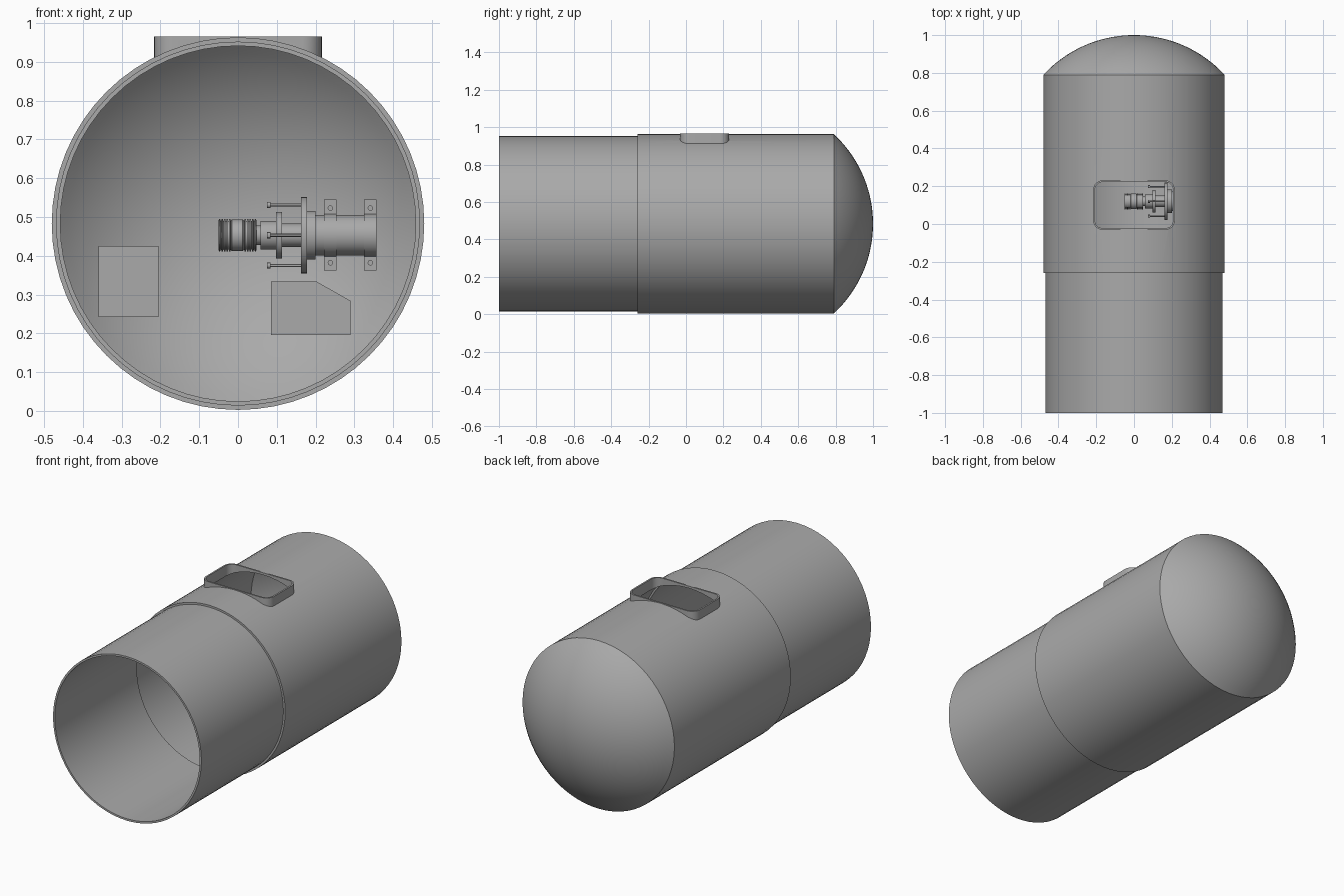
import bpy, bmesh
from math import sin, cos, pi, radians, sqrt
from mathutils import Matrix

if "Cube" in bpy.data.objects:
    bpy.data.objects.remove(bpy.data.objects["Cube"])

grey = bpy.data.materials.new("hull grey")
grey.use_nodes = True
grey.diffuse_color = (0.4, 0.4, 0.4, 1)
grey.node_tree.nodes["Principled BSDF"].inputs["Base Color"].default_value = (0.4, 0.4, 0.4, 1)

AXIS_Z = 0.483       # height of the hull axis
R = 0.48             # outer hull radius
WALL = 0.012
JOINT, SHOULDER = -0.26, 0.79
DEV_Y, DEV_Z = 0.12, 0.453


def finish(bm, name):
    bmesh.ops.remove_doubles(bm, verts=bm.verts, dist=1e-5)
    bmesh.ops.recalc_face_normals(bm, faces=bm.faces)
    me = bpy.data.meshes.new(name)
    bm.to_mesh(me)
    bm.free()
    me.materials.append(grey)
    ob = bpy.data.objects.new(name, me)
    bpy.context.collection.objects.link(ob)
    return ob


def smooth(ob):
    bpy.ops.object.select_all(action='DESELECT')
    ob.select_set(True)
    bpy.context.view_layer.objects.active = ob
    bpy.ops.object.shade_smooth_by_angle(angle=radians(30))


def lathe(name, profile, axis='Y', centre=(0, 0, AXIS_Z), steps=64, closed=False):
    """Revolve (along, radius) points around the X or Y axis."""
    bm = bmesh.new()
    pts = profile + profile[:1] if closed else profile
    vs = [bm.verts.new((a, r, 0) if axis == 'X' else (r, a, 0)) for a, r in pts]
    es = [bm.edges.new(p) for p in zip(vs, vs[1:])]
    bmesh.ops.spin(bm, geom=vs + es, cent=(0, 0, 0), angle=2 * pi, steps=steps,
                   axis=(1, 0, 0) if axis == 'X' else (0, 1, 0))
    bmesh.ops.translate(bm, verts=bm.verts, vec=centre)
    ob = finish(bm, name)
    smooth(ob)
    return ob


def prism(name, outline, depth, matrix):
    """Extrude a flat outline along its local z, then place it."""
    bm = bmesh.new()
    face = bm.faces.new([bm.verts.new((x, y, 0)) for x, y in outline])
    ext = bmesh.ops.extrude_face_region(bm, geom=[face])
    bmesh.ops.translate(bm, vec=(0, 0, depth),
                        verts=[g for g in ext["geom"] if isinstance(g, bmesh.types.BMVert)])
    bm.transform(matrix)
    return finish(bm, name)


def box(name, x, y, z):
    return prism(name, [(x[0], y[0]), (x[1], y[0]), (x[1], y[1]), (x[0], y[1])],
                 z[1] - z[0], Matrix.Translation((0, 0, z[0])))


def rounded(hx, hy, r):
    corners = [(1, 1), (-1, 1), (-1, -1), (1, -1)]
    return [(sx * (hx - r) + r * cos(t), sy * (hy - r) + r * sin(t))
            for i, (sx, sy) in enumerate(corners)
            for t in [(i + k / 8) * pi / 2 for k in range(9)]]


def cut(ob, cutter):
    mod = ob.modifiers.new("cut", 'BOOLEAN')
    mod.operation, mod.solver, mod.object = 'DIFFERENCE', 'EXACT', cutter
    bpy.context.view_layer.update()
    bpy.context.view_layer.objects.active = ob
    bpy.ops.object.modifier_apply(modifier=mod.name)
    bpy.data.objects.remove(cutter)
    smooth(ob)


# Hull: open front sleeve, wider main barrel
lathe("front_sleeve", [(-1, R - 0.011), (JOINT, R - 0.011),
                       (JOINT, R - 0.022), (-1, R - 0.022)], closed=True)
barrel = lathe("main_barrel", [(JOINT, R), (SHOULDER, R),
                               (SHOULDER, R - WALL), (JOINT, R - WALL)], closed=True)

# Domed rear end
rise = 1 - SHOULDER
ball = (R * R + rise * rise) / (2 * rise)


def cap(radius, rim):
    zs = [i / 16 * rim for i in range(16, -1, -1)]
    return [(1 - ball + sqrt(radius ** 2 - r * r), r) for r in zs]


inner = cap(ball - WALL, R - WALL)
lathe("rear_dome", cap(ball, R) + inner[::-1] + [(SHOULDER, R)])

# Hatch opening with a raised rim trimmed to the hull
place = Matrix.Translation((0, 0.1, 0.82))
cut(barrel, prism("hatch_cutter", rounded(0.211, 0.126, 0.046), 0.3, place))
rim = prism("hatch_rim", rounded(0.216, 0.131, 0.05), 0.145, place)
cut(rim, prism("rim_cutter", rounded(0.207, 0.122, 0.041), 0.4,
               Matrix.Translation((0, 0.1, 0.7))))
cut(rim, lathe("rim_trim", [(-0.5, 0), (-0.5, R - 0.01), (0.6, R - 0.01), (0.6, 0)]))

# Two equipment boxes inside
box("left_equipment_box", (-0.36, -0.205), (0.3, 0.42), (0.242, 0.425))
upright = Matrix.Translation((0, 0.42, 0)) @ Matrix.Rotation(pi / 2, 4, 'X')
prism("right_equipment_box", [(0.085, 0.196), (0.29, 0.196), (0.29, 0.284),
                              (0.202, 0.334), (0.085, 0.334)], 0.12, upright)


# Connector assembly, turned parts along x
def turned(name, x0, x1, r, y=DEV_Y, z=DEV_Z, steps=32):
    return lathe(name, [(x0, 0), (x0, r), (x1, r), (x1, 0)], 'X', (0, y, z), steps)


ribs = [(-0.05, 0)]
for start in (-0.05, 0.016):
    for i in range(5):
        x = start + i * 0.0066
        ribs += [(x, 0.037), (x + 0.001, 0.042), (x + 0.004, 0.042), (x + 0.005, 0.037)]
    if start < 0:
        ribs += [(-0.016, 0.041), (0.012, 0.041)]
ribs.append((0.048, 0))
lathe("ribbed_plug", ribs, 'X', (0, DEV_Y, DEV_Z), 32)
for name, x0, x1, r in [("plug_neck", 0.048, 0.06, 0.025),
                        ("coupling", 0.058, 0.1, 0.037),
                        ("small_flange", 0.098, 0.113, 0.06),
                        ("coupling_shaft", 0.113, 0.163, 0.03),
                        ("large_flange", 0.162, 0.178, 0.099),
                        ("flange_collar", 0.178, 0.2, 0.063),
                        ("body_tube", 0.2, 0.357, 0.052)]:
    turned(name, x0, x1, r)

# Flange screws with heads
for i in range(4):
    y, z = DEV_Y + 0.078 * cos(i * pi / 2), DEV_Z + 0.078 * sin(i * pi / 2)
    turned("flange_screw", 0.08, 0.165, 0.004, y, z, 12)
    turned("flange_screw_head", 0.075, 0.084, 0.008, y, z, 12)

# Two pipe clamps with bolted tabs
for x0, x1 in ((0.222, 0.254), (0.325, 0.357)):
    turned("clamp_band", x0, x1, 0.055)
    box("clamp_plate", (x0, x1), (0.112, 0.128), (0.362, 0.545))
    for z in (0.382, 0.523):
        lathe("clamp_bolt", [(0.104, 0), (0.104, 0.007), (0.112, 0.007)], 'Y',
              ((x0 + x1) / 2, 0, z), 12)
